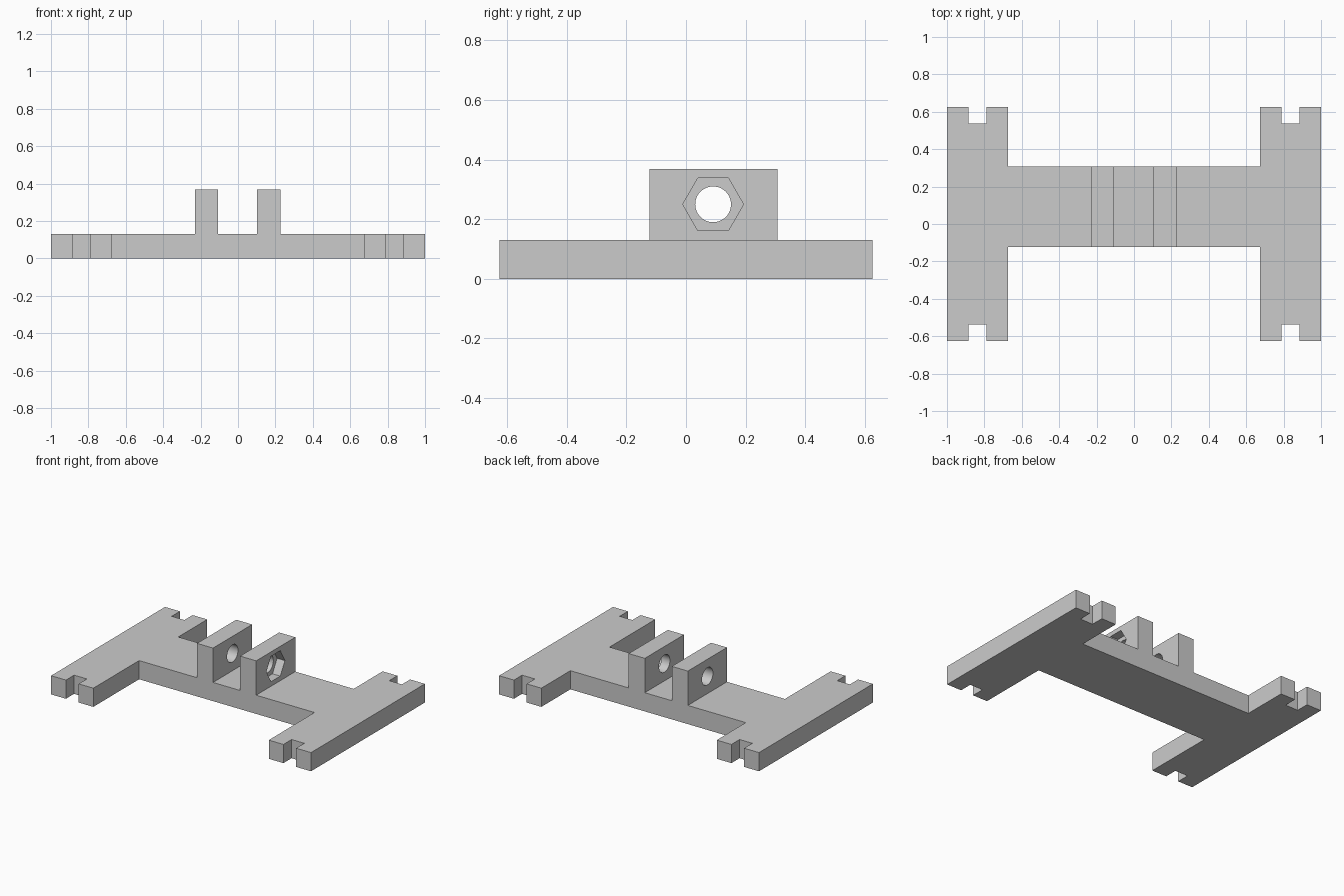
import bpy, bmesh, math
from mathutils import Matrix

cube = bpy.data.objects.get("Cube")
if cube:
    bpy.data.objects.remove(cube, do_unlink=True)

grey = bpy.data.materials.new("plain_grey")
grey.use_nodes = True
colour = (0.6, 0.6, 0.6, 1)
grey.diffuse_color = colour
grey.node_tree.nodes["Principled BSDF"].inputs["Base Color"].default_value = colour

BASE_TOP, LUG_TOP = 0.13, 0.369
STRIP_FRONT, STRIP_BACK = -0.123, 0.307
HOLE_Y, HOLE_Z = 0.091, 0.25


def add_object(name, bm):
    bmesh.ops.recalc_face_normals(bm, faces=bm.faces[:])
    mesh = bpy.data.meshes.new(name)
    bm.to_mesh(mesh)
    bm.free()
    mesh.materials.append(grey)
    obj = bpy.data.objects.new(name, mesh)
    bpy.context.collection.objects.link(obj)
    return obj


def bore(obj, name, sides, radius, x0, x1):
    """Cut a prism along x between x0 and x1."""
    bm = bmesh.new()
    place = Matrix.Translation(((x0 + x1) / 2, HOLE_Y, HOLE_Z))
    # first turn a corner to y, then lay the axis along x
    turn = Matrix.Rotation(math.pi / 2, 4, "Y") @ Matrix.Rotation(math.pi / 2, 4, "Z")
    bmesh.ops.create_cone(bm, cap_ends=True, segments=sides, radius1=radius,
                          radius2=radius, depth=x1 - x0, matrix=place @ turn)
    # put the hexagon's corners on the y axis whatever the start angle is
    if sides == 6 and max(v.co.y for v in bm.verts) - HOLE_Y < radius * 0.95:
        bmesh.ops.rotate(bm, verts=bm.verts[:], cent=place.translation,
                         matrix=Matrix.Rotation(math.pi / 6, 3, "X"))
    cutter = add_object(name, bm)
    cutter.hide_render = True
    mod = obj.modifiers.new(name, "BOOLEAN")
    mod.operation, mod.solver, mod.object = "DIFFERENCE", "EXACT", cutter
    bpy.context.view_layer.objects.active = obj
    bpy.ops.object.modifier_apply(modifier=mod.name)
    bpy.data.objects.remove(cutter, do_unlink=True)


# Base plate: H outline with a notch in each foot
def foot(strip_y, end_y):
    """Outline from the strip out to the foot's outer corner, on the +x side."""
    notch_y = end_y - math.copysign(0.09, end_y)
    return [(0.675, strip_y), (0.675, end_y), (0.788, end_y), (0.788, notch_y),
            (0.886, notch_y), (0.886, end_y), (1, end_y)]


right_half = foot(STRIP_FRONT, -0.626) + foot(STRIP_BACK, 0.626)[::-1]
outline = right_half + [(-x, y) for x, y in reversed(right_half)]
bm = bmesh.new()
face = bm.faces.new([bm.verts.new((x, y, 0)) for x, y in outline])
top = bmesh.ops.extrude_face_region(bm, geom=[face])["geom"]
bmesh.ops.translate(bm, vec=(0, 0, BASE_TOP),
                    verts=[v for v in top if isinstance(v, bmesh.types.BMVert)])
base = add_object("base_plate", bm)

# Two upright lugs with a bolt hole; the left one has a hexagonal nut pocket
for name, x0, x1 in (("right_lug", -0.229, -0.106), ("left_lug", 0.102, 0.226)):
    bm = bmesh.new()
    size = (x1 - x0, STRIP_BACK - STRIP_FRONT, LUG_TOP - BASE_TOP)
    centre = ((x0 + x1) / 2, (STRIP_BACK + STRIP_FRONT) / 2, (LUG_TOP + BASE_TOP) / 2)
    bmesh.ops.create_cube(bm, size=1, matrix=Matrix.Translation(centre)
                          @ Matrix.Diagonal((*size, 1)))
    lug = add_object(name, bm)
    bore(lug, "bolt_hole", 48, 0.06, x0 - 0.05, x1 + 0.05)
    if x0 > 0:
        bore(lug, "nut_pocket", 6, 0.102, x1 - 0.06, x1 + 0.05)
    bpy.ops.object.select_all(action="DESELECT")
    lug.select_set(True)
    bpy.context.view_layer.objects.active = lug
    bpy.ops.object.shade_smooth_by_angle(angle=math.radians(30))
